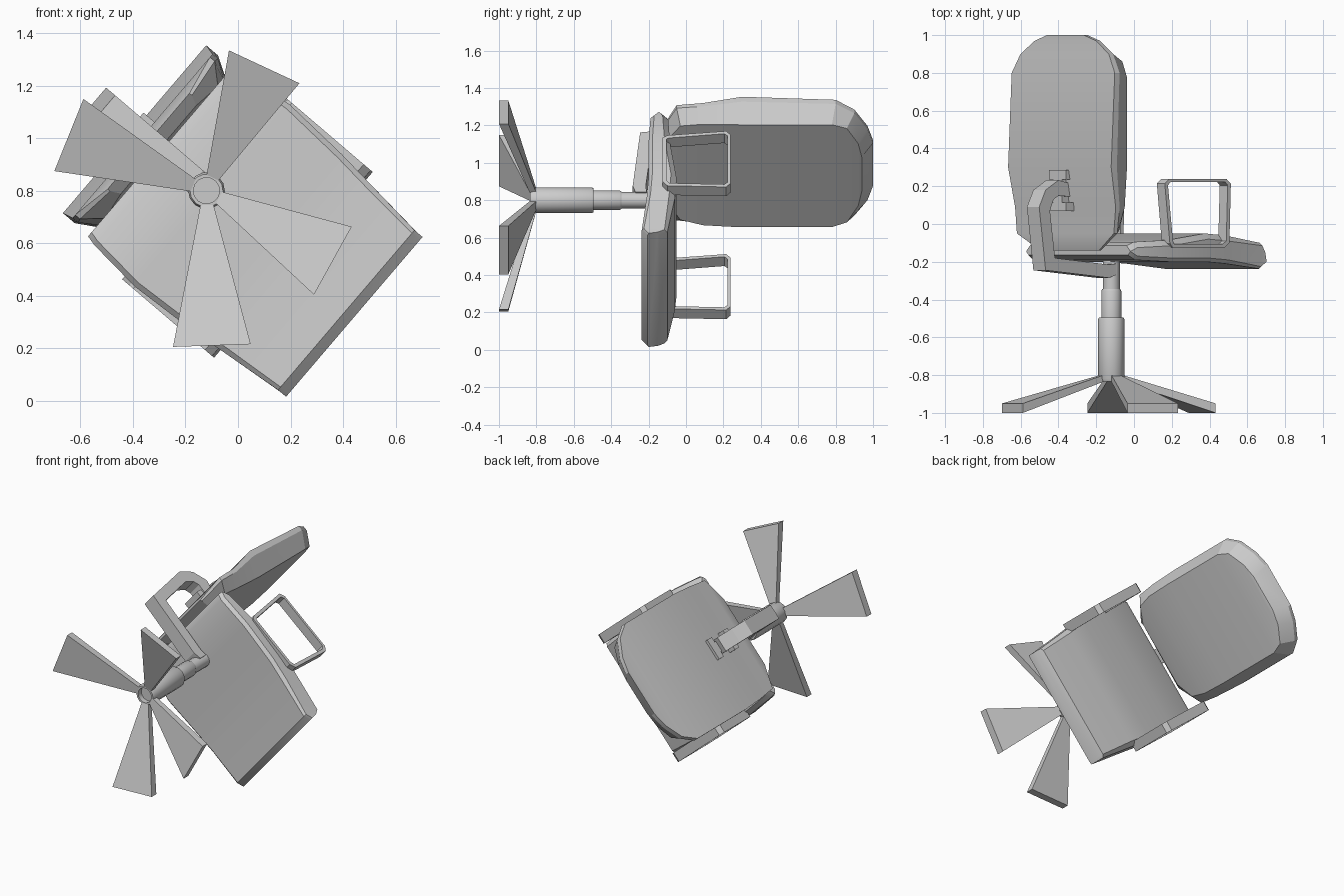
import bpy, bmesh, math
from mathutils import Vector

if "Cube" in bpy.data.objects:
    bpy.data.objects.remove(bpy.data.objects["Cube"])

# Chair frame: u = chair width, v = chair forward, h = chair height (along world y)
CX, CZ = -0.12, 0.80
A = math.radians(40.5)
S, C = math.sin(A), math.cos(A)


def place(u, v, h):
    return Vector((CX + S * u + C * v, h, CZ + C * u - S * v))


def loft(name, rings, closed=False, smooth=None):
    """Skin equal-sized rings of (u, v, h) points; cap the ends unless closed."""
    bm = bmesh.new()
    vs = [[bm.verts.new(place(*p)) for p in r] for r in rings]
    n, m = len(rings[0]), len(rings)
    for i in range(m if closed else m - 1):
        a, b = vs[i], vs[(i + 1) % m]
        for j in range(n):
            k = (j + 1) % n
            bm.faces.new((a[j], a[k], b[k], b[j]))
    if not closed:
        bm.faces.new(vs[0])
        bm.faces.new(vs[-1])
    bmesh.ops.recalc_face_normals(bm, faces=bm.faces)
    me = bpy.data.meshes.new(name)
    bm.to_mesh(me)
    bm.free()
    ob = bpy.data.objects.new(name, me)
    bpy.context.collection.objects.link(ob)
    if smooth:
        bpy.ops.object.select_all(action='DESELECT')
        ob.select_set(True)
        bpy.context.view_layer.objects.active = ob
        bpy.ops.object.shade_smooth_by_angle(angle=math.radians(smooth))
    return ob


def strip(name, outer, inner, u0, u1, closed=False):
    """Flat band in the side plane between an outer and an inner (v, h) path."""
    return loft(name, [[(u0, *o), (u1, *o), (u1, *i), (u0, *i)]
                       for o, i in zip(outer, inner)], closed)


def box(name, u, v, h):
    return loft(name, [[(u[0], v[0], y), (u[1], v[0], y), (u[1], v[1], y), (u[0], v[1], y)]
                       for y in h])


# Seat: sections from back to front (v, half width, top, bottom)
seat = [(-0.23, 0.425, -0.115, -0.165), (-0.19, 0.435, -0.095, -0.19),
        (0.03, 0.455, -0.085, -0.20), (0.30, 0.44, -0.05, -0.20),
        (0.45, 0.425, -0.06, -0.21)]
rings = []
for v, w, t, b in seat:
    rings.append([(-w, v, t - 0.03), (-w + 0.03, v, t), (w - 0.03, v, t),
                  (w, v, t - 0.03), (w, v, b + 0.02), (w - 0.02, v, b),
                  (-w + 0.02, v, b), (-w, v, b + 0.02)])
w = 0.40
rings.append([(-w, 0.71, -0.115), (-w + 0.02, 0.71, -0.10), (w - 0.02, 0.71, -0.10),
              (w, 0.71, -0.115), (w, 0.70, -0.225), (w - 0.015, 0.70, -0.237),
              (-w + 0.015, 0.70, -0.237), (-w, 0.70, -0.225)])
rings.append([(-w, 0.73, -0.15), (-w + 0.02, 0.73, -0.145), (w - 0.02, 0.73, -0.145),
              (w, 0.73, -0.15), (w, 0.74, -0.20), (w - 0.015, 0.74, -0.205),
              (-w + 0.015, 0.74, -0.205), (-w, 0.74, -0.20)])
loft("seat", rings, smooth=30)

# Backrest: rows from bottom to top (back h, back v, back half width, front h, front v, front half width)
rows = [(-0.14, -0.29, 0.24, -0.10, -0.24, 0.22),
        (-0.05, -0.32, 0.395, -0.03, -0.225, 0.33),
        (0.09, -0.32, 0.41, 0.09, -0.21, 0.355),
        (0.30, -0.36, 0.42, 0.28, -0.20, 0.36),
        (0.80, -0.335, 0.42, 0.78, -0.20, 0.36),
        (0.90, -0.325, 0.36, 0.86, -0.205, 0.33),
        (0.97, -0.32, 0.25, 0.92, -0.21, 0.22),
        (1.00, -0.32, 0.15, 0.94, -0.215, 0.12)]
loft("backrest", [[(-bw, bv, bh), (bw, bv, bh), (bw, (bv * 3 + fv) / 4, bh),
                   (fw, fv, fh), (-fw, fv, fh), (-bw, (bv * 3 + fv) / 4, bh)]
                  for bh, bv, bw, fh, fv, fw in rows], smooth=20)

# Armrest loops, one on each side
arm_out = [(0.03, -0.125), (0.39, -0.125), (0.425, -0.10), (0.435, 0.215),
           (0.405, 0.238), (0.005, 0.238), (-0.025, 0.215), (0.01, -0.10)]
arm_in = [(0.04, -0.105), (0.38, -0.105), (0.403, -0.09), (0.413, 0.205),
          (0.395, 0.222), (0.015, 0.222), (-0.003, 0.205), (0.032, -0.09)]
for side, s in (("right", 1), ("left", -1)):
    strip(side + "_armrest", arm_out, arm_in, s * 0.40, s * 0.465, closed=True)

# Backrest support bar and its mounting plate
bar_out = [(-0.33, 0.215), (-0.41, 0.232), (-0.50, 0.18), (-0.545, 0.09),
           (-0.50, -0.245), (-0.06, -0.285), (-0.01, -0.27)]
bar_in = [(-0.33, 0.145), (-0.41, 0.15), (-0.445, 0.13), (-0.47, 0.07),
          (-0.435, -0.18), (-0.06, -0.215), (-0.01, -0.21)]
strip("back_support_bar", bar_out, bar_in, -0.05, 0.05)
box("plate_stem", (-0.035, 0.035), (-0.375, -0.31), (0.09, 0.28))
for name, h in (("plate_top", (0.235, 0.285)), ("plate_bottom", (0.07, 0.115))):
    box(name, (-0.07, 0.07), (-0.375, -0.31), h)

# Stepped column with a hollow foot
profile = [(0.05, -0.80), (0.05, -0.835), (0.063, -0.835), (0.07, -0.82),
           (0.07, -0.505), (0.065, -0.495), (0.053, -0.495), (0.053, -0.355),
           (0.048, -0.345), (0.045, -0.345), (0.045, -0.15)]
N = 14
loft("column", [[(r * math.cos(2 * math.pi * i / N), r * math.sin(2 * math.pi * i / N), h)
                 for i in range(N)] for r, h in profile], smooth=35)


# Base legs: wedges widening outwards, given by world-plane angle and length
for i, (deg, length) in enumerate([(158, 0.565), (65, 0.52), (-29, 0.55), (-88, 0.59)]):
    a = math.radians(deg)
    leg = []
    for d, hw, top, bot in ((0.055, 0.025, -0.80, -0.835), (length, 0.148, -0.95, -1.0)):
        ring = []
        for sgn, h in ((-1, top), (1, top), (1, bot), (-1, bot)):
            x = d * math.cos(a) - sgn * hw * math.sin(a)
            z = d * math.sin(a) + sgn * hw * math.cos(a)
            ring.append((S * x + C * z, C * x - S * z, h))
        leg.append(ring)
    loft(f"base_leg_{i + 1}", leg)
